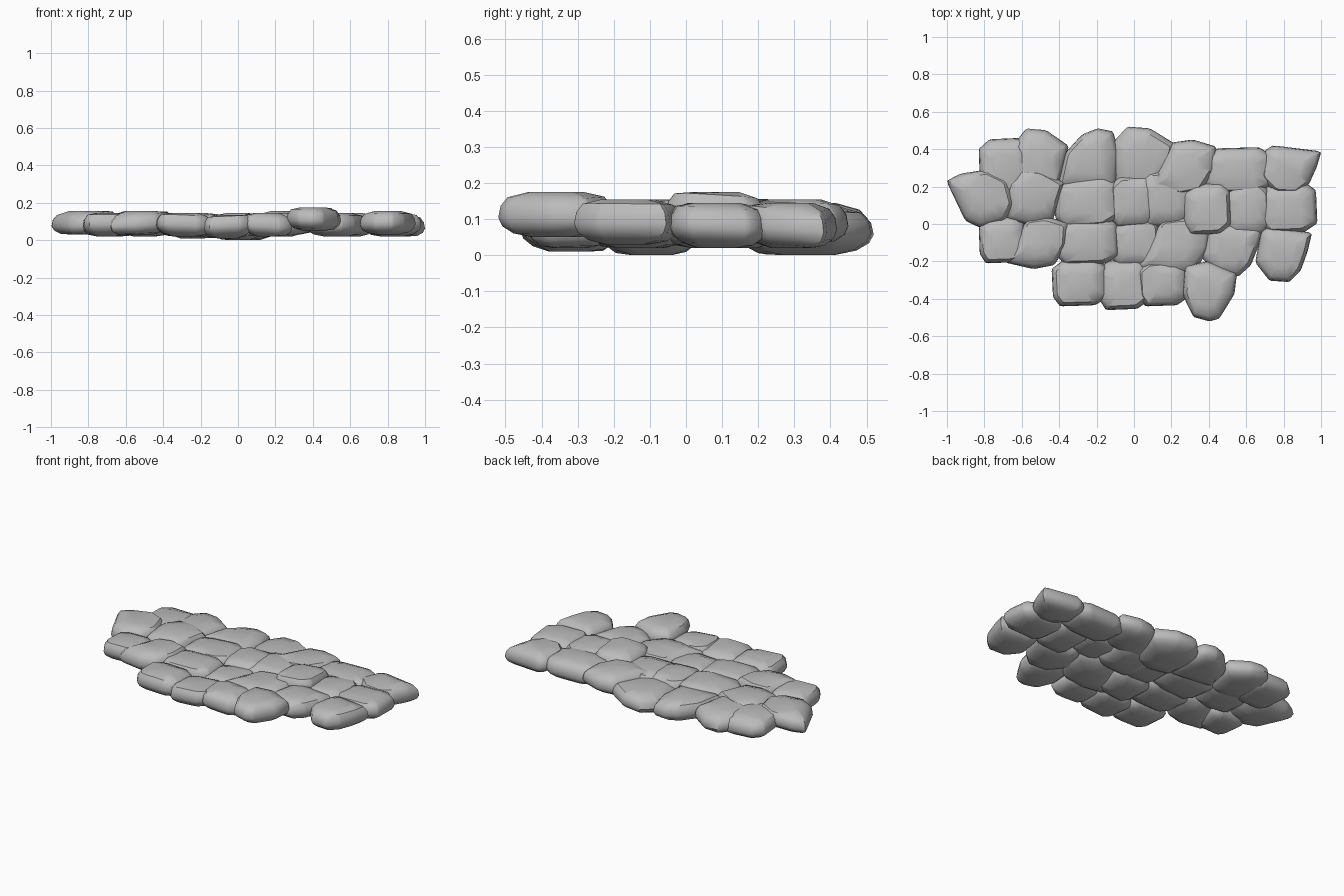
import bpy
import bmesh
import math
import random
from mathutils import Vector

random.seed(4)

# Remove the default cube only
default_cube = bpy.data.objects.get("Cube")
if default_cube:
    bpy.data.objects.remove(default_cube, do_unlink=True)

# One plain stone colour
stone_grey = bpy.data.materials.new("stone_grey")
stone_grey.use_nodes = True
colour = (0.5, 0.5, 0.5, 1.0)
stone_grey.diffuse_color = colour
stone_grey.node_tree.nodes["Principled BSDF"].inputs["Base Color"].default_value = colour

# Plan outlines, counter-clockwise inside a box from -1 to 1
OUTLINES = {
    "block": [(-.7, -1), (.55, -.95), (1, -.6), (.95, .7), (.6, 1), (-.6, .95), (-1, .6), (-.95, -.6)],
    "shield": [(-1, -.1), (-.6, -.85), (0, -1), (.35, -.9), (.9, -.1), (1, .6), (-.05, 1), (-.9, .85)],
    "crown": [(-.9, -.8), (-.1, -1), (.6, -.8), (.85, 0), (1, .5), (.2, .95), (-.5, 1), (-.95, .55), (-1, 0)],
    "slant": [(-1, -.75), (-.1, -1), (.55, -.85), (.95, -.1), (1, .75), (.3, 1), (-.3, .9), (-.6, .2)],
    "spike": [(-1, .6), (-.45, -.75), (0, -1), (.7, -.75), (1, -.2), (.8, .65), (.2, 1), (-.6, .85)],
    "corner": [(-1, -.3), (-.5, -.95), (.2, -1), (.6, -.6), (.85, .1), (1, .75), (-.55, 1), (-.8, .8)],
    "peak": [(-1, -.9), (.9, -1), (1, .2), (.8, .9), (.3, 1), (-.2, .8), (-.75, .2)],
}

# Lens-like side profile: (outline scale, height fraction)
PROFILE = [(.4, 0), (.74, .09), (.93, .25), (1, .44), (.96, .7), (.84, .89), (.48, 1)]
THICKNESS = 0.125


def round_corners(points):
    """Cut every corner once so the outline turns softly."""
    rounded = []
    for i, point in enumerate(points):
        before = Vector(points[i - 1])
        after = Vector(points[(i + 1) % len(points)])
        corner = Vector(point)
        rounded += [corner.lerp(before, .08), corner.lerp(after, .08)]
    return rounded


def stone(name, shape, left, right, front, back, base, lean=0):
    """Loft one stone inside a plan box given in hundredths."""
    middle = Vector((left + right, front + back)) / 200
    half = Vector((right - left, back - front)) / 200
    outline = round_corners(OUTLINES[shape])
    reach = [max(abs(p[axis]) for p in outline) for axis in (0, 1)]
    tilt = Vector((random.uniform(-1, 1) + lean, random.uniform(-1, 1))) * .01
    bm = bmesh.new()
    rings = []
    for scale, level in PROFILE:
        ring = []
        for p in outline:
            x = p.x / reach[0] * scale
            y = p.y / reach[1] * scale
            z = base / 100 + level * THICKNESS
            if 0 < level < 1:
                z += tilt.x * x + tilt.y * y
            ring.append(bm.verts.new((middle.x + x * half.x, middle.y + y * half.y, max(z, 0))))
        rings.append(ring)
    count = len(outline)
    for low, high in zip(rings, rings[1:]):
        for i in range(count):
            j = (i + 1) % count
            bm.faces.new((low[i], low[j], high[j], high[i]))
    bm.faces.new(reversed(rings[0]))
    bm.faces.new(rings[-1])
    mesh = bpy.data.meshes.new(name)
    bm.to_mesh(mesh)
    bm.free()
    mesh.materials.append(stone_grey)
    obj = bpy.data.objects.new(name, mesh)
    bpy.context.collection.objects.link(obj)
    bpy.ops.object.select_all(action="DESELECT")
    obj.select_set(True)
    bpy.context.view_layer.objects.active = obj
    bpy.ops.object.shade_smooth_by_angle(angle=math.radians(40))


# Rows of stones: shape, left, right, front, back, base height, sideways lean
ROWS = {
    "back_row": [
        ("block", -83, -54, 16, 46, 2),
        ("crown", -65, -35, 14, 51, 2),
        ("peak", -41, -8, 18, 51, 1),
        ("crown", -12, 22, 15, 52, 0),
        ("slant", 8, 44, 15, 45, 3),
        ("block", 37, 74, 16, 41, 2),
        ("corner", 67, 100, 16, 42, 2),
    ],
    "upper_row": [
        ("spike", -100, -64, -2, 29, 3, 2),
        ("crown", -69, -37, -1, 30, 3),
        ("block", -43, -8, -2, 26, 2),
        ("block", -13, 13, -2, 26, 2),
        ("block", 2, 31, -2, 29, 2),
        ("block", 26, 52, -6, 22, 5),
        ("block", 48, 73, -7, 22, 2),
        ("block", 67, 98, -5, 22, 2),
    ],
    "lower_row": [
        ("block", -83, -58, -21, 4, 2),
        ("slant", -69, -35, -24, 4, 3),
        ("block", -42, -8, -22, 4, 2),
        ("block", -13, 14, -23, 4, 0),
        ("slant", 1, 41, -28, 4, 2),
        ("corner", 36, 69, -28, 2, 2),
        ("corner", 65, 95, -31, -1, 3),
    ],
    "front_row": [
        ("block", -44, -14, -44, -19, 2),
        ("block", -19, 8, -46, -19, 1),
        ("block", 2, 29, -44, -20, 2),
        ("shield", 26, 55, -52, -20, 5),
    ],
}

for row_name, stones in ROWS.items():
    for number, values in enumerate(stones):
        stone(f"{row_name}_stone_{number + 1}", *values)
